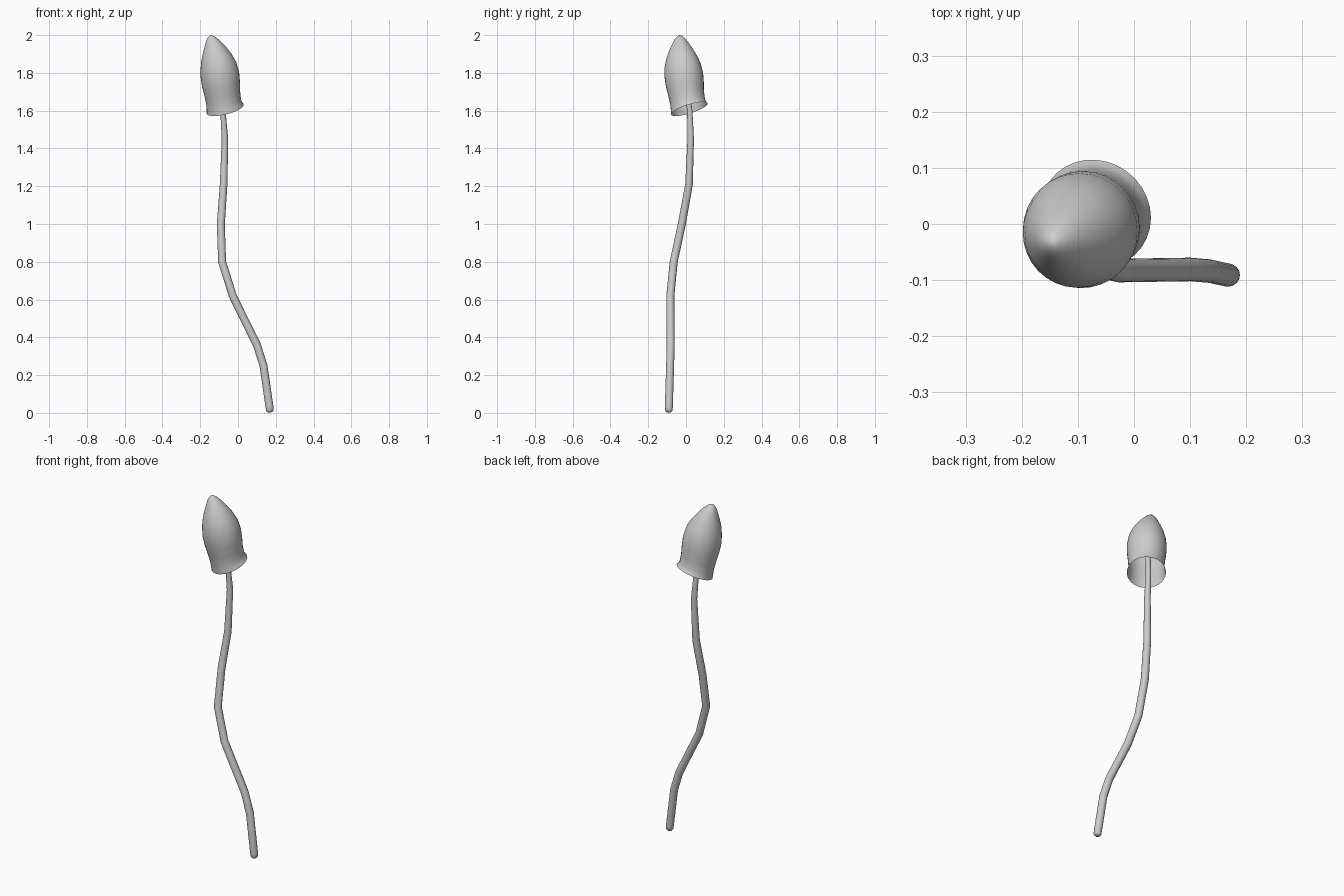
import bpy, bmesh, math
from mathutils import Vector


def loft(name, rings, sides, cap_start, cap_end):
    """Tube through (x, y, z, radius) rings, each square to the path."""
    pts = [Vector(r[:3]) for r in rings]
    bm = bmesh.new()
    loops = []
    for i, p in enumerate(pts):
        t = (pts[min(i + 1, len(pts) - 1)] - pts[max(i - 1, 0)]).normalized()
        u = (Vector((1, 0, 0)) - t * t.x).normalized()
        v = t.cross(u)
        loops.append([bm.verts.new(p + rings[i][3] * (math.cos(a) * u + math.sin(a) * v))
                      for a in (2 * math.pi * k / sides for k in range(sides))])
    for a, b in zip(loops, loops[1:]):
        for k in range(sides):
            j = (k + 1) % sides
            bm.faces.new((a[k], a[j], b[j], b[k]))
    if cap_start:
        bm.faces.new(loops[0][::-1])
    if cap_end:
        bm.faces.new(loops[-1])
    mesh = bpy.data.meshes.new(name)
    bm.to_mesh(mesh)
    bm.free()
    obj = bpy.data.objects.new(name, mesh)
    bpy.context.collection.objects.link(obj)
    for f in mesh.polygons:
        f.use_smooth = True
    return obj


# Wavy slender stem, running up inside the cap
loft("stem", [
    (0.170, -0.091, 0.003, 0.012), (0.169, -0.091, 0.012, 0.020),
    (0.167, -0.091, 0.030, 0.021), (0.135, -0.084, 0.25, 0.021),
    (0.100, -0.081, 0.36, 0.021), (-0.028, -0.083, 0.62, 0.021),
    (-0.084, -0.065, 0.80, 0.021), (-0.091, -0.022, 1.00, 0.021),
    (-0.076, 0.016, 1.21, 0.020), (-0.069, 0.025, 1.45, 0.017),
    (-0.080, 0.020, 1.60, 0.014), (-0.100, -0.008, 1.80, 0.013),
    (-0.135, -0.030, 1.95, 0.010)], 16, True, True)

# Hollow leaning cap with a slightly flared rim
loft("cap", [
    (-0.068, 0.018, 1.609, 0.101), (-0.072, 0.013, 1.625, 0.096),
    (-0.076, 0.009, 1.645, 0.093), (-0.083, 0.001, 1.69, 0.095),
    (-0.090, -0.006, 1.74, 0.101), (-0.096, -0.012, 1.79, 0.103),
    (-0.104, -0.018, 1.84, 0.096), (-0.114, -0.023, 1.88, 0.083),
    (-0.124, -0.027, 1.92, 0.064), (-0.134, -0.030, 1.955, 0.044),
    (-0.142, -0.033, 1.98, 0.027), (-0.146, -0.034, 1.993, 0.014),
    (-0.148, -0.035, 1.998, 0.004)], 32, False, True)
